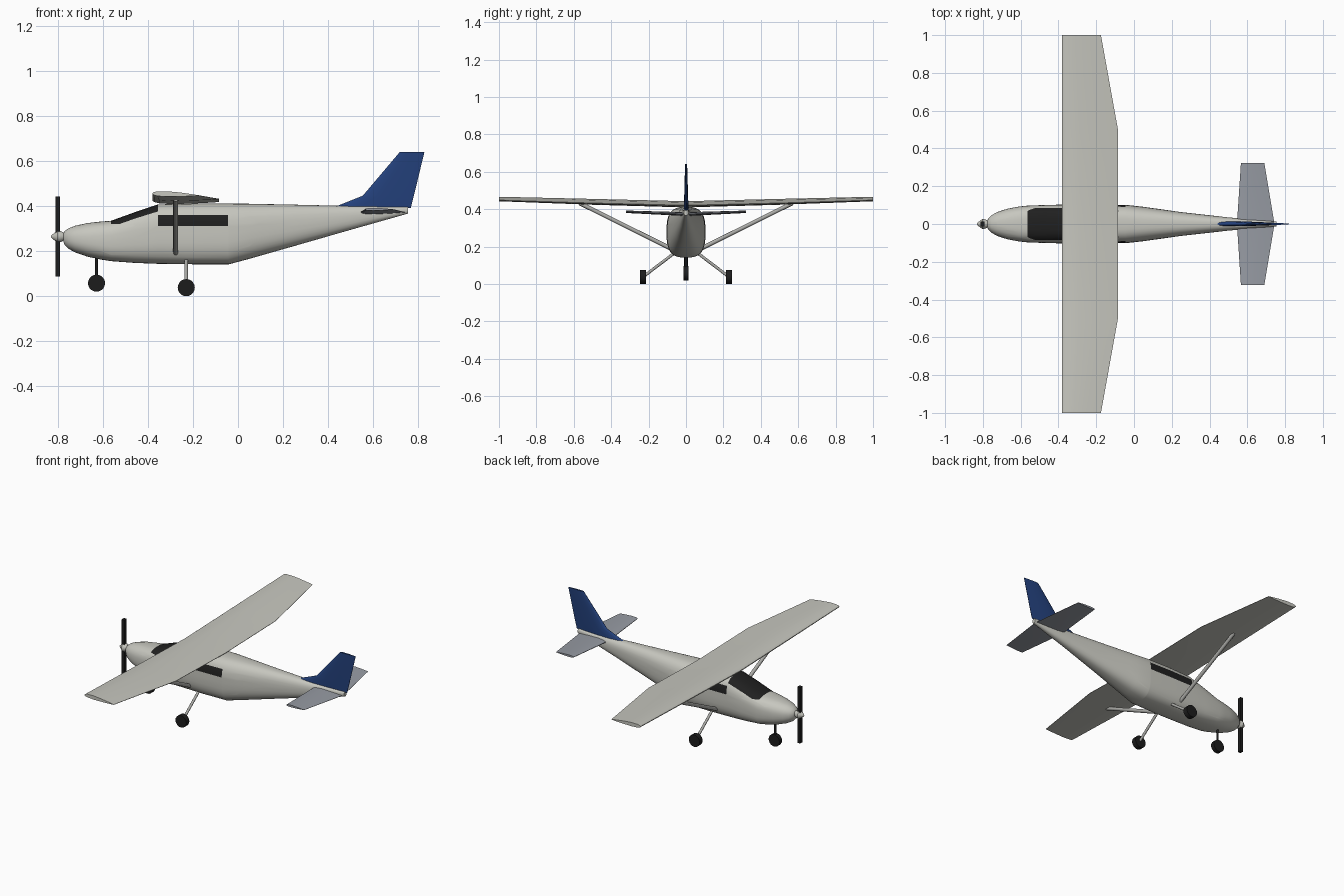
import bpy, bmesh, math
from mathutils import Vector

if "Cube" in bpy.data.objects:
    bpy.data.objects.remove(bpy.data.objects["Cube"])


def material(name, r, g, b):
    m = bpy.data.materials.new(name)
    m.diffuse_color = (r, g, b, 1)
    m.use_nodes = True
    m.node_tree.nodes["Principled BSDF"].inputs["Base Color"].default_value = m.diffuse_color
    return m


WHITE = material("warm white", 0.57, 0.57, 0.52)
GREY = material("tail grey", 0.31, 0.33, 0.37)
METAL = material("strut grey", 0.42, 0.42, 0.40)
NAVY = material("navy blue", 0.017, 0.052, 0.20)
DARK = material("dark glass", 0.014, 0.014, 0.014)
BLACK = material("black rubber", 0.012, 0.012, 0.012)


def finish(bm, name, mats, angle=35):
    bmesh.ops.recalc_face_normals(bm, faces=bm.faces[:])
    me = bpy.data.meshes.new(name)
    bm.to_mesh(me)
    bm.free()
    for m in mats:
        me.materials.append(m)
    me.shade_smooth()
    me.set_sharp_from_angle(angle=math.radians(angle))
    ob = bpy.data.objects.new(name, me)
    bpy.context.collection.objects.link(ob)
    return ob


def loft(rings):
    """Skin a list of closed point rings and cap both ends."""
    bm = bmesh.new()
    vs = [[bm.verts.new(p) for p in ring] for ring in rings]
    n = len(vs[0])
    for a, b in zip(vs, vs[1:]):
        for i in range(n):
            j = (i + 1) % n
            bm.faces.new((a[i], a[j], b[j], b[i]))
    bm.faces.new(vs[0])
    bm.faces.new(vs[-1])
    return bm


def body_ring(x, zb, zt, hw, n, count=40):
    """Superellipse cross-section across the x axis."""
    zc, hz, pts = (zb + zt) / 2, (zt - zb) / 2, []
    for i in range(count):
        a = 2 * math.pi * i / count
        c, s = math.cos(a), math.sin(a)
        pts.append((x, hw * math.copysign(abs(c) ** (2 / n), c),
                    zc + hz * math.copysign(abs(s) ** (2 / n), s)))
    return pts


# (chord fraction, upper, lower) of the aerofoil in half thicknesses
FOIL = [(0, 0.15, -0.15), (0.025, 0.5, -0.45), (0.1, 0.82, -0.75), (0.3, 1, -0.85),
        (0.6, 0.75, -0.6), (0.85, 0.35, -0.3), (1, 0.07, -0.07)]


def foil_ring(lead, trail, half, axis):
    lead, trail, axis = Vector(lead), Vector(trail), Vector(axis)
    up = [lead.lerp(trail, t) + axis * half * u for t, u, _ in FOIL]
    low = [lead.lerp(trail, t) + axis * half * l for t, _, l in FOIL]
    return up + low[::-1]


def rod(name, a, b, r, mat, sides=12):
    """Cylinder from a to b."""
    a, b = Vector(a), Vector(b)
    bm = bmesh.new()
    bmesh.ops.create_cone(bm, cap_ends=True, segments=sides, radius1=r, radius2=r,
                          depth=(b - a).length)
    rot = (b - a).to_track_quat('Z', 'Y').to_matrix()
    for v in bm.verts:
        v.co = rot @ v.co + (a + b) / 2
    return finish(bm, name, [mat])


# Fuselage: x, bottom, top, half width, squareness
STATIONS = [
    (-0.778, 0.248, 0.275, 0.013, 2.0), (-0.772, 0.230, 0.288, 0.030, 2.1),
    (-0.755, 0.212, 0.301, 0.046, 2.2), (-0.725, 0.195, 0.313, 0.063, 2.3),
    (-0.67, 0.176, 0.325, 0.081, 2.5), (-0.61, 0.163, 0.332, 0.092, 2.7),
    (-0.565, 0.156, 0.335, 0.097, 2.9), (-0.46, 0.148, 0.373, 0.101, 3.0),
    (-0.355, 0.144, 0.408, 0.103, 3.0), (-0.2, 0.142, 0.412, 0.104, 3.0),
    (-0.04, 0.142, 0.412, 0.101, 2.9), (0.05, 0.166, 0.411, 0.091, 2.7),
    (0.25, 0.223, 0.407, 0.063, 2.6), (0.5, 0.295, 0.401, 0.035, 2.4),
    (0.755, 0.367, 0.397, 0.012, 2.2)]
bm = loft([body_ring(*s) for s in STATIONS])
# Cut the window outlines into the skin
for co, no in [((-0.565, 0, 0), (1, 0, 0)), ((-0.355, 0, 0), (1, 0, 0)),
               ((-0.045, 0, 0), (1, 0, 0)), ((0, 0.084, 0), (0, 1, 0)),
               ((0, -0.084, 0), (0, 1, 0)), ((0, 0, 0.312), (0, 0, 1)),
               ((0, 0, 0.362), (0, 0, 1)), ((0, 0, 0.322), (0, 0, 1))]:
    bmesh.ops.bisect_plane(bm, geom=bm.verts[:] + bm.edges[:] + bm.faces[:],
                           dist=1e-5, plane_co=co, plane_no=no)
for f in bm.faces:
    x, y, z = f.calc_center_median()
    windscreen = -0.565 < x < -0.355 and abs(y) < 0.084 and z > 0.322
    side_window = -0.355 < x < -0.045 and 0.312 < z < 0.362
    f.material_index = 1 if windscreen or side_window else 0
finish(bm, "fuselage", [WHITE, DARK])

# Spinner and propeller
finish(loft([body_ring(x, 0.265 - r, 0.265 + r, r, 2, 16) for x, r in
             [(-0.832, 0.002), (-0.822, 0.012), (-0.803, 0.026), (-0.79, 0.025), (-0.765, 0.014)]]),
       "spinner", [WHITE])
bm = bmesh.new()
bmesh.ops.create_cube(bm, size=1)
for v in bm.verts:
    v.co = (-0.802 + v.co.x * 0.02, v.co.y * 0.024, 0.265 + v.co.z * 0.356)
finish(bm, "propeller", [BLACK])

# Wing: y, trailing edge x, leading z, trailing z, half thickness
finish(loft([foil_ring((-0.38, y, zl), (xt, y, zt), h, (0, 0, 1)) for y, xt, zl, zt, h in
             [(-1, -0.175, 0.456, 0.448, 0.013), (-0.5, -0.085, 0.441, 0.432, 0.017),
              (0, -0.085, 0.427, 0.42, 0.018),
              (0.5, -0.085, 0.441, 0.432, 0.017), (1, -0.175, 0.456, 0.448, 0.013)]]),
       "wing", [WHITE])

# Tailplane
finish(loft([foil_ring((xl, y, z), (xt, y, z), h, (0, 0, 1)) for y, xl, xt, z, h in
             [(-0.322, 0.566, 0.69, 0.386, 0.007), (0, 0.545, 0.744, 0.373, 0.011),
              (0.322, 0.566, 0.69, 0.386, 0.007)]]),
       "tailplane", [GREY])

# Fin with its forward fillet
finish(loft([foil_ring((xl, 0, z), (xt, 0, z), h, (0, 1, 0)) for z, xl, xt, h in
             [(0.393, 0.42, 0.768, 0.014), (0.447, 0.555, 0.782, 0.012),
              (0.642, 0.72, 0.829, 0.006)]]),
       "fin", [NAVY])

# Wing struts, main legs and main wheels on both sides
for side, s in (("left", -1), ("right", 1)):
    rod(side + "_wing_strut", (-0.277, s * 0.085, 0.192), (-0.277, s * 0.57, 0.433), 0.011, METAL)
    rod(side + "_main_leg", (-0.23, s * 0.06, 0.167), (-0.23, s * 0.225, 0.042), 0.008, METAL)
    rod(side + "_main_wheel", (-0.23, s * 0.215, 0.038), (-0.23, s * 0.246, 0.038), 0.038, BLACK, 20)

# Nose gear
rod("nose_leg", (-0.629, 0, 0.06), (-0.629, 0, 0.18), 0.007, BLACK)
rod("nose_wheel", (-0.629, -0.013, 0.058), (-0.629, 0.013, 0.058), 0.038, BLACK, 20)
